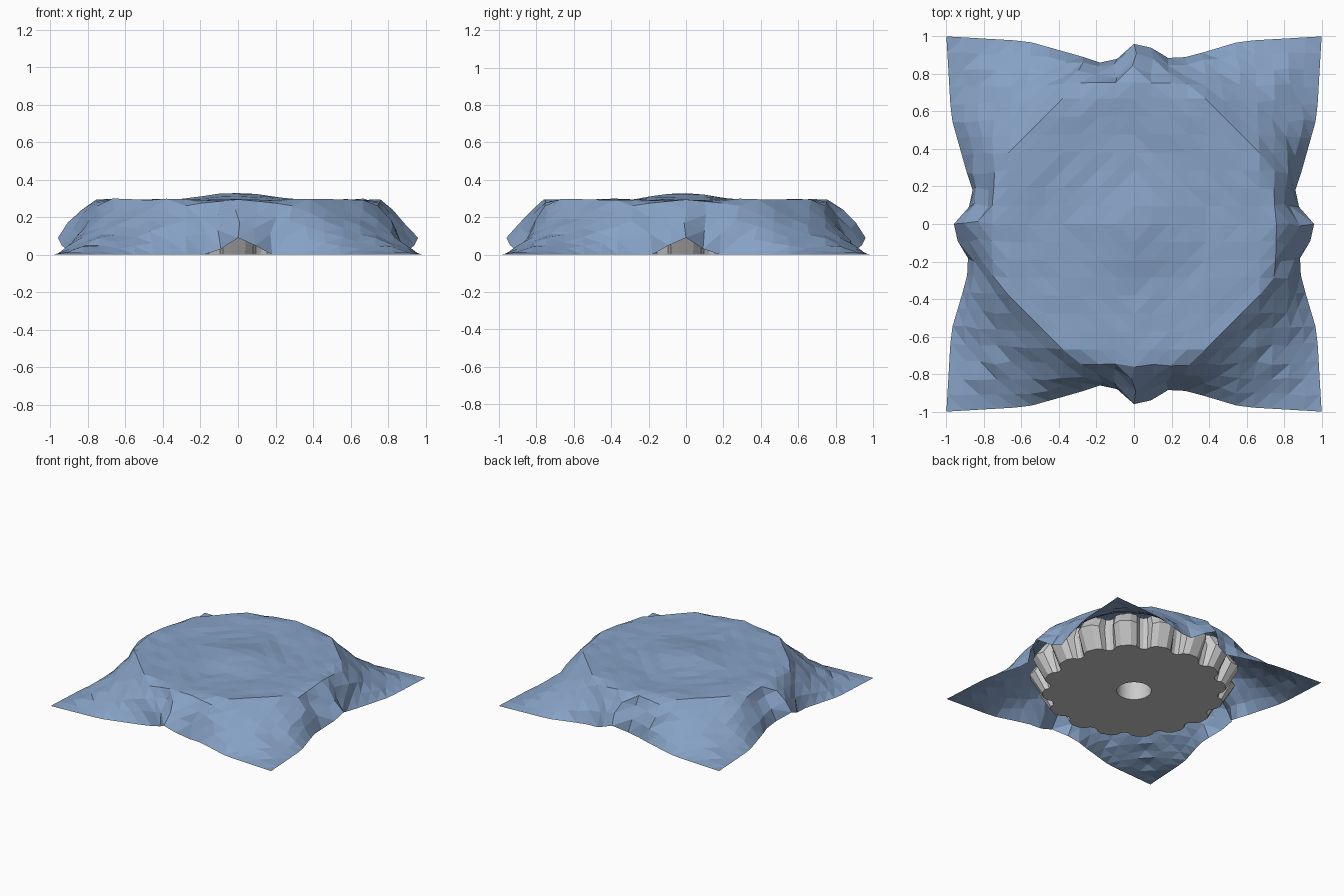
import bpy, bmesh, random
from math import sin, cos, pi, hypot

if "Cube" in bpy.data.objects:
    bpy.data.objects.remove(bpy.data.objects["Cube"])
random.seed(4)


def lerp_table(table, x):
    """Linear interpolation through rows of (key, value, ...)."""
    if x <= table[0][0]:
        return table[0][1:]
    for a, b in zip(table, table[1:]):
        if x <= b[0]:
            f = (x - a[0]) / (b[0] - a[0])
            return tuple(p + (q - p) * f for p, q in zip(a[1:], b[1:]))
    return table[-1][1:]


def finish(bm, name):
    bmesh.ops.recalc_face_normals(bm, faces=bm.faces[:])
    mesh = bpy.data.meshes.new(name)
    bm.to_mesh(mesh)
    bm.free()
    ob = bpy.data.objects.new(name, mesh)
    bpy.context.collection.objects.link(ob)
    return ob


# Draped cloth: hem position along one side (along, outward, height)
HEM = [(-1.05, 1.0, 0), (-.6, .975, 0), (-.3, .895, 0), (-.19, .86, 0), (-.095, .88, .03),
       (0, .96, .09), (.095, .94, .05), (.19, .885, 0), (.3, .89, 0), (.6, .975, 0), (1.05, 1.0, 0)]
# Height of the flat top by radius
TOP = [(0, .328), (.1, .322), (.22, .303), (.37, .286), (.5, .288), (.65, .293), (.8, .295)]
HALF, N = 1.05, 22


def cloth_point(u, v):
    rho = hypot(u, v)
    m = max(abs(u), abs(v))
    if m < 1e-6:
        return 0, 0, TOP[0][1]
    ca = m / rho
    tan = min(abs(u), abs(v)) / m
    rim = min(.74 / ca, .78) - .05 * tan ** 3
    rim_z = .294 + .012 * max(0, 1 - tan * 4)
    if rho <= rim:
        j = .005
        return u, v, lerp_table(TOP, rho)[0] + random.uniform(-j, j)
    # point on the hem in this direction
    s = HALF / m
    if abs(v) >= abs(u):
        t = u * s
        out, hz = lerp_table(HEM, t)
        hx, hy = t / HALF, out * (1 if v > 0 else -1)
    else:
        t = v * s
        out, hz = lerp_table(HEM, -t)
        hx, hy = out * (1 if u > 0 else -1), t / HALF
    # slope from the rim to the hem: bulging at mid-side, hollow at the corners
    f = (rho - rim) / (rho * s - rim)
    px, py = u / rho * rim, v / rho * rim
    bulge = .3 * (1 - f) * f
    w = min(1, max(0, (tan - .2) / .65))
    g = (1 - w) * (1 - f + bulge) + w * (1 - f) ** 1.9
    j = .02 * f * (1 - f) * 4 * (1 - w * .5)
    x = px + (hx - px) * f + random.uniform(-j, j)
    y = py + (hy - py) * f + random.uniform(-j, j)
    return x, y, hz + (rim_z - hz) * g


bm = bmesh.new()
grid = [[bm.verts.new(cloth_point(-HALF + 2 * HALF * i / N, -HALF + 2 * HALF * k / N))
         for i in range(N + 1)] for k in range(N + 1)]
for k in range(N):
    for i in range(N):
        a, b, c, d = grid[k][i], grid[k][i + 1], grid[k + 1][i + 1], grid[k + 1][i]
        if (i < N // 2) == (k < N // 2):
            bm.faces.new((a, b, d))
            bm.faces.new((b, c, d))
        else:
            bm.faces.new((a, b, c))
            bm.faces.new((a, c, d))
cloth = finish(bm, "draped_cloth")
if sum(p.normal.z for p in cloth.data.polygons) < 0:
    cloth.data.flip_normals()
mat = bpy.data.materials.new("cloth_blue")
mat.diffuse_color = (.24, .36, .56, 1)
mat.use_nodes = True
mat.node_tree.nodes["Principled BSDF"].inputs["Base Color"].default_value = mat.diffuse_color
cloth.data.materials.append(mat)

# Toothed wheel under the cloth, with a centre bore
TEETH = 16
LEVELS = [(0, .63, .69), (.16, .67, .785), (.262, .64, .71)]  # height, root, tip
bm = bmesh.new()


def wheel_ring(z, root, tip):
    ring = []
    mid = (root + 2 * tip) / 3
    for n in range(TEETH):
        for frac, r in ((-.5, root), (-.38, root + .01), (-.3, mid), (-.14, tip), (.14, tip),
                        (.3, mid), (.38, root + .01)):
            a = 2 * pi * (n + frac) / TEETH
            ring.append(bm.verts.new((r * cos(a), r * sin(a), z)))
    return ring


def bore_ring(z):
    return [bm.verts.new((.13 * cos(2 * pi * i / (7 * TEETH) - pi / TEETH),
                          .13 * sin(2 * pi * i / (7 * TEETH) - pi / TEETH), z))
            for i in range(7 * TEETH)]


rings = [bore_ring(0)] + [wheel_ring(*lv) for lv in LEVELS] + [bore_ring(.262)]
for lo, hi in zip(rings, rings[1:] + rings[:1]):
    for i in range(len(lo)):
        k = (i + 1) % len(lo)
        bm.faces.new((lo[i], lo[k], hi[k], hi[i]))
finish(bm, "toothed_wheel")
